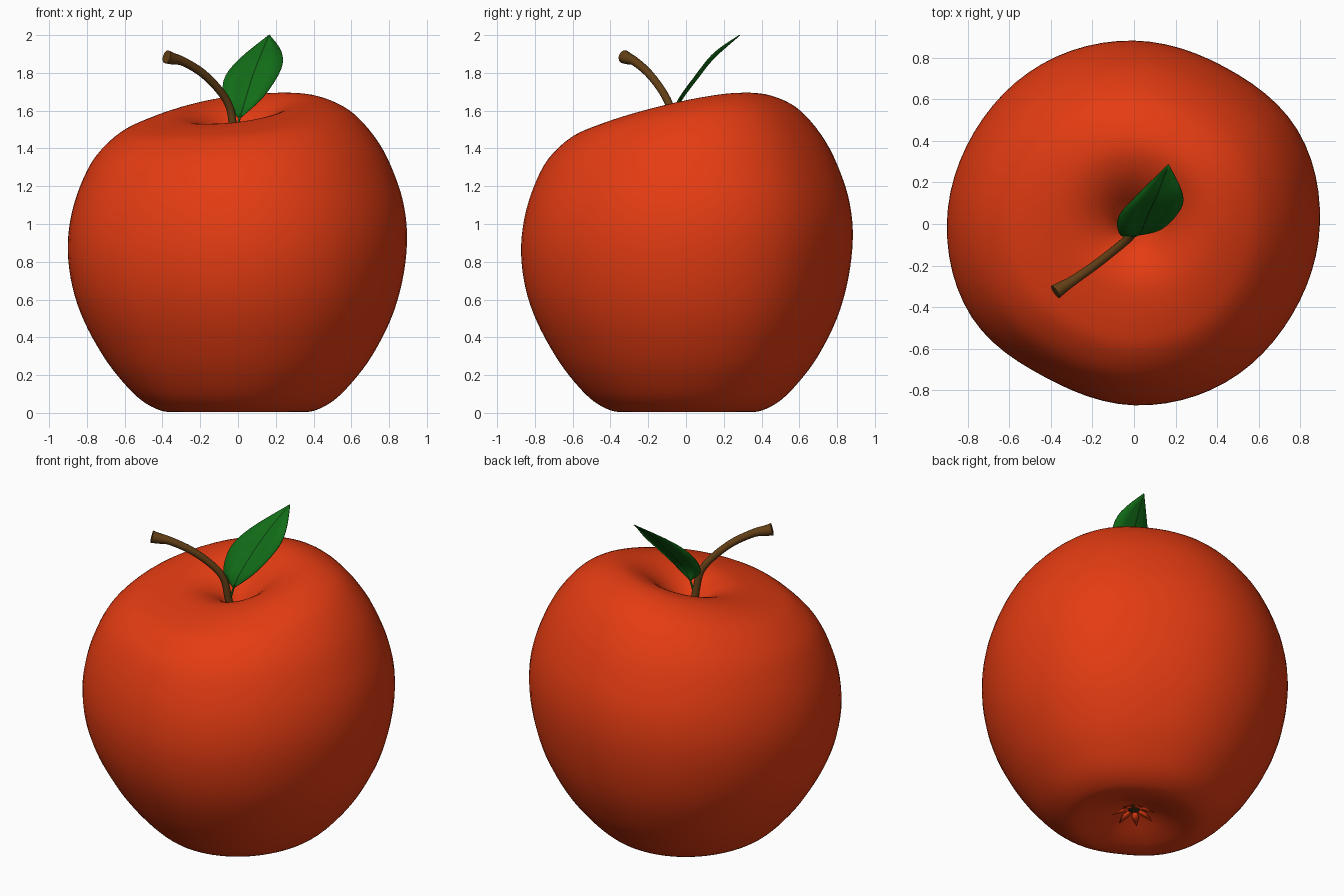
import bpy, bmesh, math
from mathutils import Vector

if "Cube" in bpy.data.objects:
    bpy.data.objects.remove(bpy.data.objects["Cube"])


def material(name, rgb):
    m = bpy.data.materials.new(name)
    m.diffuse_color = (*rgb, 1)
    m.use_nodes = True
    m.node_tree.nodes["Principled BSDF"].inputs["Base Color"].default_value = m.diffuse_color
    return m


RED = material("apple red", (0.78, 0.045, 0.006))
BROWN = material("stem brown", (0.125, 0.05, 0.008))
GREEN = material("leaf green", (0.006, 0.15, 0.009))
DARK_GREEN = material("midrib dark green", (0.003, 0.05, 0.004))
OLIVE = material("calyx dark brown", (0.06, 0.03, 0.008))


def spline(pts, steps, closed=False):
    """Catmull-Rom samples through points of any dimension."""
    n, out = len(pts), []
    for i in range(n if closed else n - 1):
        if closed:
            a, b, c, d = (pts[(i + k) % n] for k in (-1, 0, 1, 2))
        else:
            a, b, c, d = (pts[min(max(i + k, 0), n - 1)] for k in (-1, 0, 1, 2))
        for s in range(steps):
            t = s / steps
            out.append(tuple(0.5 * (2 * q + (r - p) * t + (2 * p - 5 * q + 4 * r - u) * t * t
                                    + (3 * q - p - 3 * r + u) * t ** 3)
                             for p, q, r, u in zip(a, b, c, d)))
    return out if closed else out + [tuple(pts[-1])]


def make(name, bm, mats, angle=180):
    bmesh.ops.remove_doubles(bm, verts=bm.verts, dist=1e-5)
    me = bpy.data.meshes.new(name)
    bm.to_mesh(me)
    bm.free()
    for m in mats:
        me.materials.append(m)
    ob = bpy.data.objects.new(name, me)
    bpy.context.collection.objects.link(ob)
    bpy.context.view_layer.objects.active = ob
    ob.select_set(True)
    bpy.ops.object.shade_smooth_by_angle(angle=math.radians(angle))
    ob.select_set(False)
    return ob


def loft(name, rings, mats, caps=True, angle=180):
    bm = bmesh.new()
    vs = [[bm.verts.new(p) for p in ring] for ring in rings]
    n = len(vs[0])
    for a, b in zip(vs, vs[1:]):
        for i in range(n):
            j = (i + 1) % n
            bm.faces.new((a[i], a[j], b[j], b[i]))
    if caps:
        bm.faces.new(vs[0][::-1])
        bm.faces.new(vs[-1])
    return make(name, bm, mats, angle)


def tube(name, path, mat, sides=14):
    """Round tube along (x, y, z, radius) samples."""
    rings = []
    for i, p in enumerate(path):
        t = Vector(path[min(i + 1, len(path) - 1)][:3]) - Vector(path[max(i - 1, 0)][:3])
        u = t.cross(Vector((0.6, -0.8, 0))).normalized()
        v = t.cross(u).normalized()
        c = Vector(p[:3])
        rings.append([c + p[3] * (u * math.cos(a) + v * math.sin(a))
                      for a in (k * math.tau / sides for k in range(sides))])
    return loft(name, rings, [mat], angle=50)


# Apple body: profile of (radius, height, tilt), lobed outline every 30 degrees
profile = [(0, .10, 0), (.06, .095, 0), (.13, .07, 0), (.22, .035, 0), (.32, .008, 0),
           (.40, .012, 0), (.50, .065, 0), (.60, .165, 0), (.70, .30, 0), (.80, .49, .01),
           (.86, .68, .03), (.885, .88, .045), (.87, 1.06, .05), (.82, 1.23, .05),
           (.74, 1.39, .065), (.62, 1.52, .11), (.50, 1.58, .16), (.38, 1.605, .20),
           (.28, 1.595, .20), (.19, 1.555, .18), (.11, 1.49, .12), (.05, 1.41, .05), (0, 1.36, 0)]
outline = spline([(v,) for v in (.892, .905, .87, .88, .886, .885, .898, .898,
                                 .85, .87, .878, .875)], 6, closed=True)
rings = []
for r, z, w in spline(profile, 4):
    ring = []
    r = max(r, 0)
    for k, (f,) in enumerate(outline):
        a = k * math.tau / len(outline)
        x, y = r * f / .882 * math.cos(a), r * f / .882 * math.sin(a)
        ring.append((x, y, z + w * (0.65 * x + y)))
    rings.append(ring)
loft("apple_body", rings, [RED], caps=False)

# Curved stem with flared end
tube("stem", spline([(-.01, -.04, 1.33, .024), (-.025, -.065, 1.50, .022), (-.045, -.085, 1.62, .021),
                     (-.10, -.13, 1.71, .021), (-.19, -.20, 1.80, .022), (-.29, -.27, 1.86, .024),
                     (-.345, -.305, 1.875, .031), (-.378, -.327, 1.885, .036)], 5), BROWN)

# Leaf stalk
tube("leaf_stalk", spline([(-.02, -.065, 1.44, .007), (-.005, -.06, 1.51, .006),
                           (.015, -.055, 1.58, .005)], 4), GREEN, 8)

# Leaf: folded blade along a curved midrib
axis = spline([(.01, -.055, 1.56, .004), (.035, -.03, 1.645, .10), (.075, .065, 1.775, .152),
               (.115, .15, 1.88, .115), (.165, .285, 2.0, .002)], 4)
across = Vector((1, .15, .2))
lift = Vector((0, -.7, .7))
bm = bmesh.new()
rows = []
for x, y, z, w in axis:
    rib = min(.004, w * .5)
    rows.append([bm.verts.new(Vector((x, y, z)) + across * o + lift * abs(o) * .12)
                 for o in (-w, -w * .5, -rib, rib, w * .5, w)])
for a, b in zip(rows, rows[1:]):
    for i in range(5):
        f = bm.faces.new((a[i], a[i + 1], b[i + 1], b[i]))
        f.material_index = 1 if i == 2 else 0
leaf = make("leaf", bm, [GREEN, DARK_GREEN], 30)
thick = leaf.modifiers.new("thickness", 'SOLIDIFY')
thick.thickness = .005
thick.offset = 0

# Calyx under the apple: small cup and pointed sepals
tube("calyx_cup", [(0, 0, .11, .03), (0, 0, .085, .045), (0, 0, .075, .042), (0, 0, .085, .025)],
     OLIVE, 12)
bm = bmesh.new()
for k in range(7):
    a = k * math.tau / 7 + .3
    d, s = Vector((math.cos(a), math.sin(a), 0)), Vector((-math.sin(a), math.cos(a), 0))
    up = Vector((0, 0, 1))
    pts = [d * .035 - s * .014 + up * .085, d * .07 - s * .02 + up * .075, d * .125 + up * .045,
           d * .07 + s * .02 + up * .075, d * .035 + s * .014 + up * .085]
    bm.faces.new([bm.verts.new(p) for p in pts])
sepals = make("calyx_sepals", bm, [RED], 30)
sepals.modifiers.new("thickness", 'SOLIDIFY').thickness = .005
